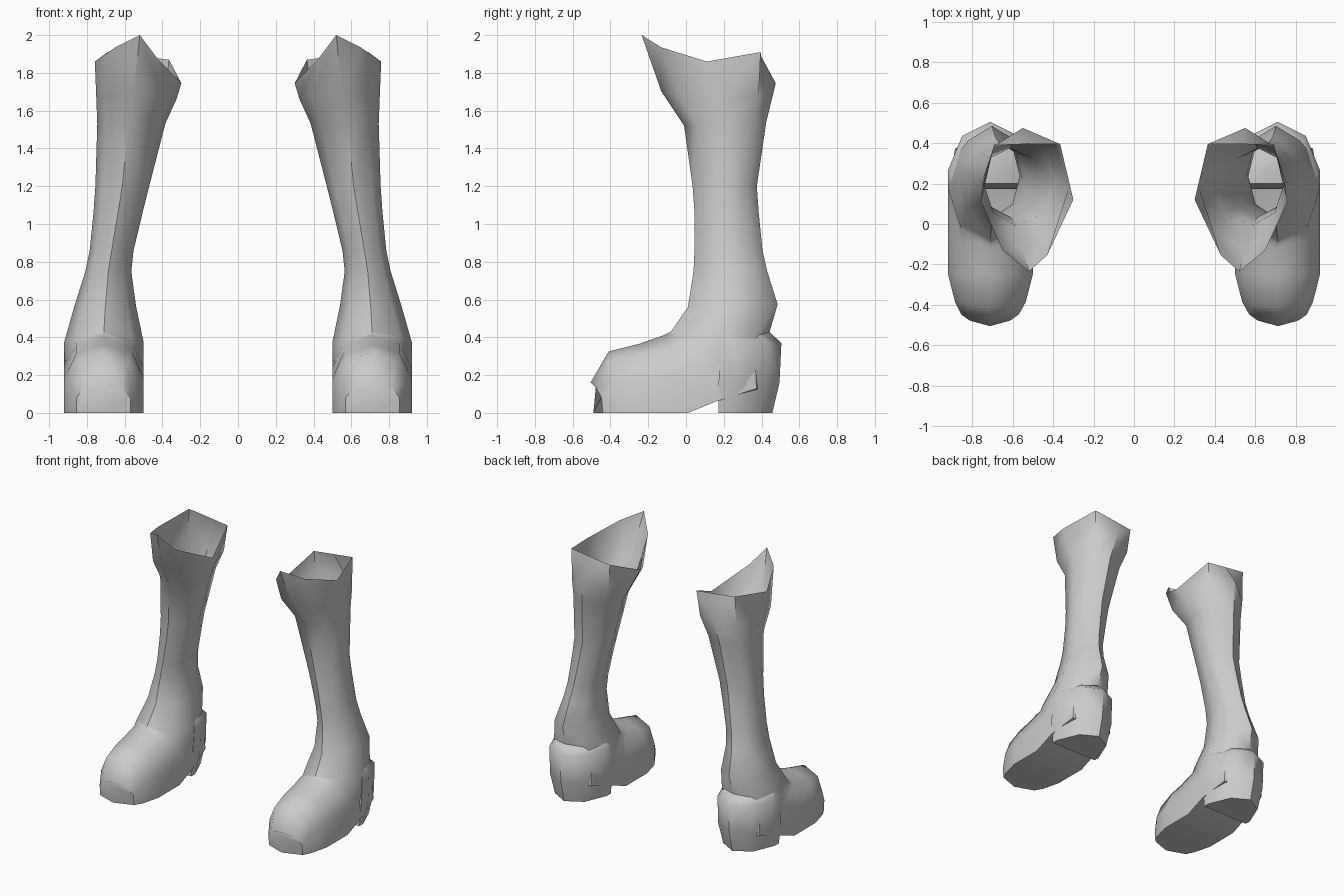
import bpy, bmesh, math

if "Cube" in bpy.data.objects:
    bpy.data.objects.remove(bpy.data.objects["Cube"])

leather = bpy.data.materials.new("grey leather")
leather.diffuse_color = (0.6, 0.6, 0.6, 1)
leather.use_nodes = True
leather.node_tree.nodes["Principled BSDF"].inputs["Base Color"].default_value = leather.diffuse_color


def loft(name, rings, cap_start=False, cap_end=False):
    """Skin a list of equal-sized rings, then mirror into a pair."""
    bm = bmesh.new()
    rows = [[bm.verts.new(p) for p in ring] for ring in rings]
    n = len(rows[0])
    for a, b in zip(rows, rows[1:]):
        for i in range(n):
            j = (i + 1) % n
            bm.faces.new((a[i], a[j], b[j], b[i]))
    if cap_start:
        bm.faces.new(rows[0])
    if cap_end:
        bm.faces.new(rows[-1])
    bmesh.ops.recalc_face_normals(bm, faces=bm.faces)
    # the outer wall must face outward
    probe = max(bm.faces, key=lambda f: f.calc_center_median().x)
    if probe.normal.x < 0:
        bmesh.ops.reverse_faces(bm, faces=bm.faces)
    me = bpy.data.meshes.new(name)
    bm.to_mesh(me)
    bm.free()
    ob = bpy.data.objects.new(name, me)
    bpy.context.collection.objects.link(ob)
    me.materials.append(leather)
    bpy.ops.object.select_all(action='DESELECT')
    ob.select_set(True)
    bpy.context.view_layer.objects.active = ob
    bpy.ops.object.shade_smooth_by_angle(angle=math.radians(50))
    ob.modifiers.new("pair", 'MIRROR').use_mirror_merge = False
    return ob


def ring(top, bottom, xi, xo, flat=0.0, wrap=0.0, xc=None, drop=0.0):
    """Eight points from the front/top (y, z) round to the back/bottom (y, z).
    flat squares off the far corners, wrap pulls the sides back, drop lowers them."""
    xc = (xi + xo) / 2 if xc is None else xc
    corner, cw = 0.85 + 0.15 * flat, 0.72 + 0.28 * flat

    def pt(x_side, width, f, back):
        return (xc + (x_side - xc) * width,
                top[0] + (bottom[0] - top[0]) * f + back * wrap,
                top[1] + (bottom[1] - top[1]) * f - drop * back)
    return [pt(xi, 0, 0, 0), pt(xi, .7, .15, .5), pt(xi, 1, .5, 1), pt(xi, cw, corner, 1),
            pt(xi, 0, 1, 0), pt(xo, cw, corner, 1), pt(xo, 1, .5, 1), pt(xo, .7, .15, .5)]


# boot: pointed rim, shaft down to the ankle, then bending forward to the toe
rim = [(.52, -.235, 2.0), (.43, -.155, 1.88), (.30, .12, 1.745), (.365, .395, 1.87),
       (.53, .397, 1.89), (.69, .395, 1.91), (.758, .11, 1.86), (.65, -.13, 1.935)]
boot = [
    rim,
    ring((-.13, 1.70), (.475, 1.745), .325, .75, xc=.55, drop=.06),
    ring((-.01, 1.52), (.425, 1.54), .385, .745, xc=.58),
    ring((.035, 1.2), (.375, 1.2), .47, .755),
    ring((.045, 1.06), (.385, 1.06), .505, .765),
    ring((.045, .86), (.405, .86), .553, .785),
    ring((.04, .75), (.43, .75), .565, .808),
    ring((.01, .56), (.485, .575), .54, .865),
    ring((-.08, .43), (.44, .42), .5, .92, drop=.05),
    ring((-.10, .42), (.42, .10), .5, .92, .4),
    ring((-.12, .41), (.17, .065), .5, .92, 1),
    ring((-.17, .393), (.01, 0), .5, .92, 1),
    ring((-.25, .365), (-.245, 0), .5, .92, 1),
    ring((-.41, .325), (-.40, 0), .535, .885, 1, wrap=.02),
    ring((-.505, .16), (-.49, 0), .57, .855, 1, wrap=.05),
]
loft("boot", boot, cap_end=True)


# heel cup: block wrapped round the back of the boot
def cup(z, back, inset, front):
    l, r, m = .5 + inset, .92 - inset, .71
    return [(l, front, z), (l, back - .24, z), (l + .07, back - .07, z), (m, back, z),
            (r - .07, back - .07, z), (r, back - .24, z), (r, front, z)]


loft("heel", [cup(0, .457, .015, .172), cup(.16, .495, 0, .172),
              cup(.37, .505, .0, .19), cup(.43, .44, .03, .2)],
     cap_start=True, cap_end=True)
